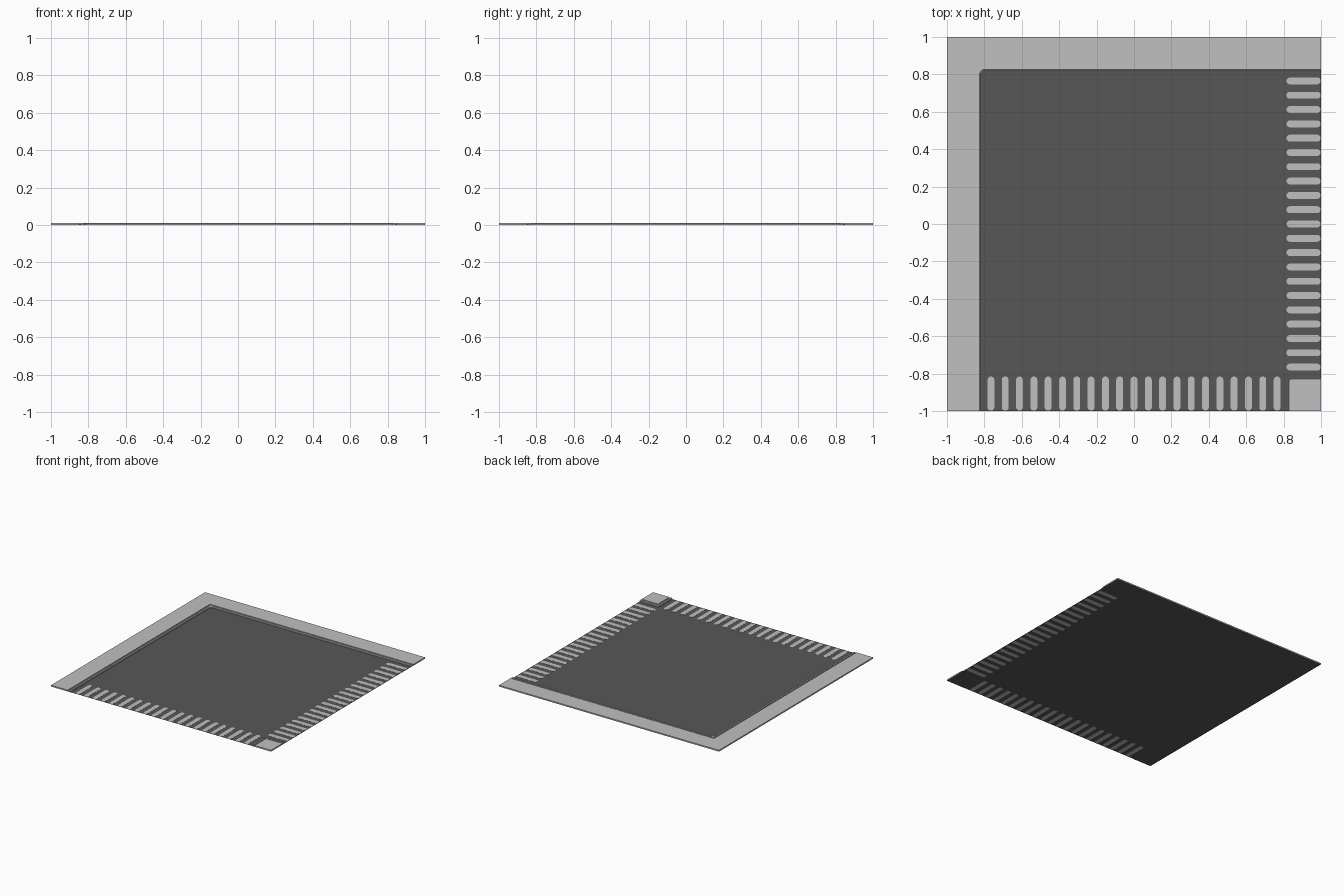
import bpy, bmesh, math

if "Cube" in bpy.data.objects:
    bpy.data.objects.remove(bpy.data.objects["Cube"])


def material(name, rgb):
    m = bpy.data.materials.new(name)
    m.diffuse_color = (*rgb, 1.0)
    m.use_nodes = True
    m.node_tree.nodes["Principled BSDF"].inputs["Base Color"].default_value = m.diffuse_color
    return m


PALE = material("pale concrete", (0.53, 0.53, 0.53))
ASPHALT = material("dark asphalt", (0.095, 0.095, 0.095))
ROAD_Z = 0.001
TOP = 0.011


def make_object(name, bm, mat):
    bmesh.ops.recalc_face_normals(bm, faces=bm.faces[:])
    me = bpy.data.meshes.new(name)
    bm.to_mesh(me)
    bm.free()
    me.materials.append(mat)
    ob = bpy.data.objects.new(name, me)
    bpy.context.collection.objects.link(ob)
    return ob


# Road surface: one sheet under the whole tile
bm = bmesh.new()
bm.faces.new([bm.verts.new((x, y, ROAD_Z))
              for x, y in ((-1, -1), (1, -1), (1, 1), (-1, 1))])
make_object("road_surface", bm, ASPHALT)


def pavement(name, profile):
    """Sweep (offset, height, corner radius) points round the bend."""
    bm = bmesh.new()
    rows = []
    for c, z, r in profile:
        pts = [(c, -1)]
        for i in range(7):
            a = math.pi - i * math.pi / 12
            pts.append((c + r + r * math.cos(a), -c - r + r * math.sin(a)))
        pts.append((1, -c))
        rows.append([bm.verts.new((x, y, z)) for x, y in pts])
    for a, b in zip(rows, rows[1:]):
        for i in range(len(a) - 1):
            bm.faces.new((a[i], a[i + 1], b[i + 1], b[i]))
    # end caps on the tile border
    bm.faces.new([row[0] for row in rows])
    bm.faces.new([row[-1] for row in rows])
    bmesh.ops.remove_doubles(bm, verts=bm.verts[:], dist=1e-5)
    bmesh.ops.dissolve_degenerate(bm, edges=bm.edges[:], dist=1e-5)
    return make_object(name, bm, PALE)


# Curb cross-section: bevelled curbstone, narrow groove, then paving slab
def curb(edge, s):
    return [(edge, 0, 0.02), (edge, 0.008, 0.02),
            (edge + s * 0.004, TOP, 0.016),
            (edge + s * 0.016, TOP, 0.004),
            (edge + s * 0.016, 0.005, 0.004),
            (edge + s * 0.026, 0.005, 0),
            (edge + s * 0.026, TOP, 0)]


pavement("outer_sidewalk", curb(-0.823, -1) + [(-1, TOP, 0), (-1, 0, 0)])
pavement("corner_sidewalk", curb(0.825, 1) + [(1, TOP, 0), (1, 0, 0)])


# Crossing stripes: thin round-ended plates, visible from both sides
def crossing(name, along_x):
    bm = bmesh.new()
    hw, lo, hi = 0.0185, 0.815, 0.998
    for k in range(21):
        mid = -0.765 + k * 0.0765
        outline = []
        for end, start in ((hi - hw, -90), (lo + hw, 90)):
            for i in range(7):
                a = math.radians(start + 30 * i)
                outline.append((end + hw * math.cos(a), mid + hw * math.sin(a)))
        if along_x:
            outline = [(v, -u) for u, v in outline]
        face = bm.faces.new([bm.verts.new((x, y, 0)) for x, y in outline])
        ext = bmesh.ops.extrude_face_region(bm, geom=[face], use_keep_orig=True)
        for g in ext["geom"]:
            if isinstance(g, bmesh.types.BMVert):
                g.co.z = 2 * ROAD_Z
    make_object(name, bm, PALE)


crossing("right_crossing_stripes", False)
crossing("front_crossing_stripes", True)
